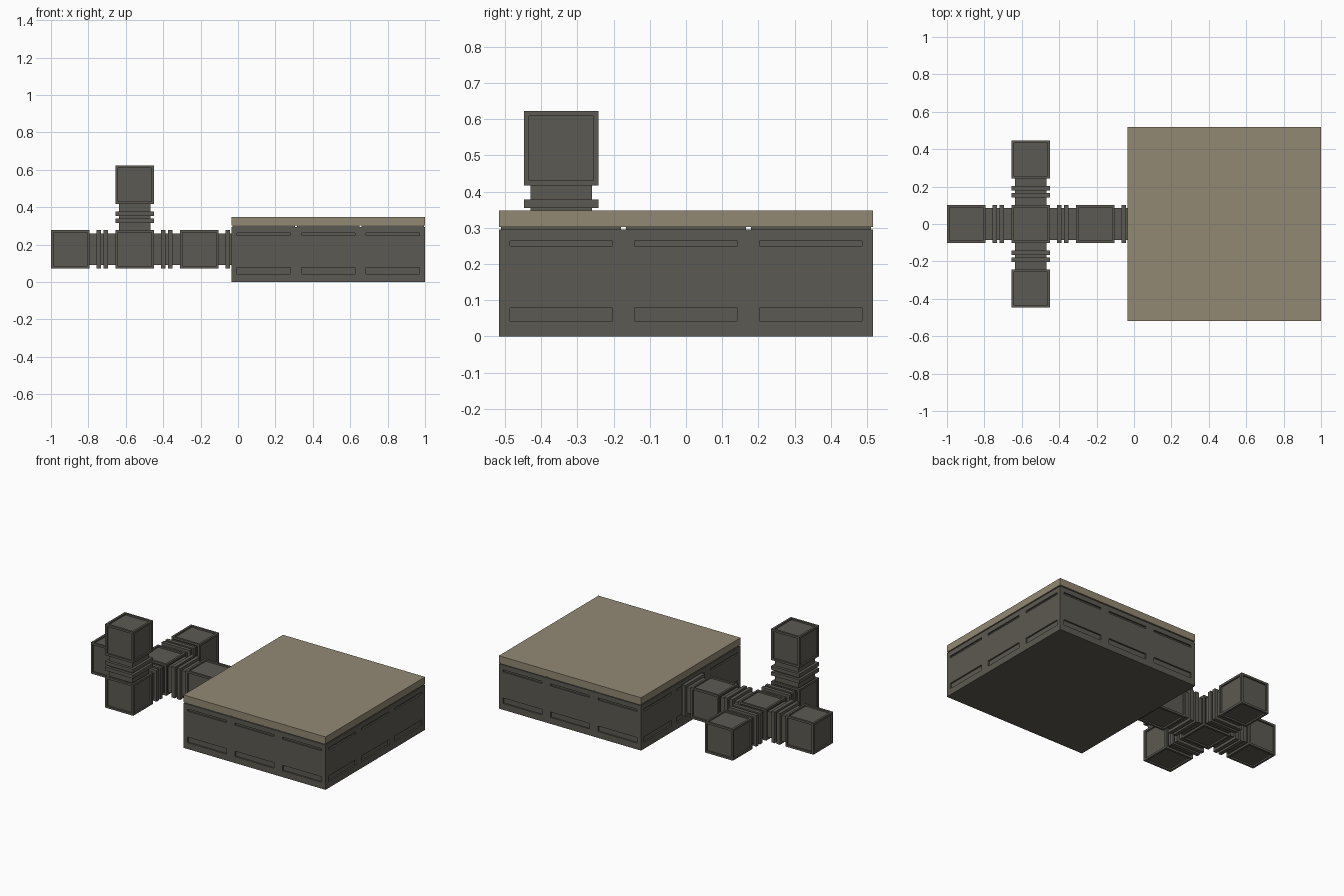
import bpy, bmesh
from mathutils import Vector, Matrix

if "Cube" in bpy.data.objects:
    bpy.data.objects.remove(bpy.data.objects["Cube"])


def material(name, rgb):
    m = bpy.data.materials.new(name)
    m.diffuse_color = (*rgb, 1)
    m.use_nodes = True
    m.node_tree.nodes["Principled BSDF"].inputs["Base Color"].default_value = m.diffuse_color
    return m


DARK = material("dark grey brown", (0.108, 0.101, 0.084))
TAN = material("tan", (0.29, 0.25, 0.172))


def add_box(bm, centre, size):
    mat = Matrix.Translation(centre) @ Matrix.Diagonal((*size, 1))
    return bmesh.ops.create_cube(bm, size=1, matrix=mat)


def make(name, bm, mat):
    mesh = bpy.data.meshes.new(name)
    bm.to_mesh(mesh)
    bm.free()
    mesh.materials.append(mat)
    ob = bpy.data.objects.new(name, mesh)
    bpy.context.collection.objects.link(ob)
    return ob


# Base block: three modules per side
MOD = 0.345
W = MOD * 3
CX = 1.0 - W / 2
OFFS = (-MOD, 0, MOD)

bm = bmesh.new()
add_box(bm, (CX, 0, 0.1475), (W, W, 0.295))
base = make("base_block", bm, DARK)

# Slots sunk into the four walls
bm = bmesh.new()
for o in OFFS:
    for z0, z1 in ((0.042, 0.078), (0.249, 0.263)):
        z, h = (z0 + z1) / 2, z1 - z0
        for s in (-1, 1):
            add_box(bm, (CX + o, s * W / 2, z), (0.284, 0.02, h))
            add_box(bm, (CX + s * W / 2, o, z), (0.02, 0.284, h))
cutter = make("slot_cutter", bm, DARK)
cutter.hide_render = True
mod = base.modifiers.new("slots", "BOOLEAN")
mod.operation = "DIFFERENCE"
mod.solver = "EXACT"
mod.object = cutter
bpy.context.view_layer.objects.active = base
bpy.ops.object.modifier_apply(modifier=mod.name)
bpy.data.objects.remove(cutter)

# Spacer tiles with thin gaps between base and slab
bm = bmesh.new()
for ox in OFFS:
    for oy in OFFS:
        add_box(bm, (CX + ox, oy, 0.2985), (MOD - 0.013, MOD - 0.013, 0.007))
make("spacer_tiles", bm, DARK)

# Top slab
bm = bmesh.new()
add_box(bm, (CX, 0, 0.325), (W, W, 0.046))
make("top_slab", bm, TAN)

# Connector cubes with sunken panels
CUBE = 0.205
HUB = Vector((-1 + CUBE / 2 + MOD, 0, 0.175))
left = HUB - Vector((MOD, 0, 0))
right = HUB + Vector((MOD, 0, 0))
front = HUB - Vector((0, MOD, 0))
back = HUB + Vector((0, MOD, 0))
upper = front + Vector((0, 0, MOD))
cubes = {"hub_cube": HUB, "left_cube": left, "right_cube": right,
         "front_cube": front, "back_cube": back, "upper_cube": upper}
for name, c in cubes.items():
    bm = bmesh.new()
    add_box(bm, c, (CUBE,) * 3)
    faces = list(bm.faces)
    bmesh.ops.inset_individual(bm, faces=faces, thickness=0.019)
    bmesh.ops.inset_individual(bm, faces=faces, thickness=0.0, depth=-0.01)
    make(name, bm, DARK)


# Ribbed necks linking the cubes
def neck(name, a, axis, end):
    """Neck from cube centre a, along unit axis, of given end distance."""
    d = Vector(axis)

    def piece(t0, t1, width):
        size = [t1 - t0 if abs(k) > 0.5 else width for k in d]
        add_box(bm, a + d * (t0 + t1) / 2, size)

    bm = bmesh.new()
    mid = MOD / 2
    piece(CUBE / 2 - 0.001, end, 0.17)
    for t in (mid - 0.019, mid + 0.019):
        if t + 0.012 < end:
            piece(t - 0.012, t + 0.012, CUBE)
    make(name, bm, DARK)


FULL = MOD - CUBE / 2 + 0.001
neck("left_neck", HUB, (-1, 0, 0), FULL)
neck("right_neck", HUB, (1, 0, 0), FULL)
neck("front_neck", HUB, (0, -1, 0), FULL)
neck("back_neck", HUB, (0, 1, 0), FULL)
neck("upper_neck", front, (0, 0, 1), FULL)
neck("base_neck", right, (1, 0, 0), (1 - W) - right.x + 0.002)
